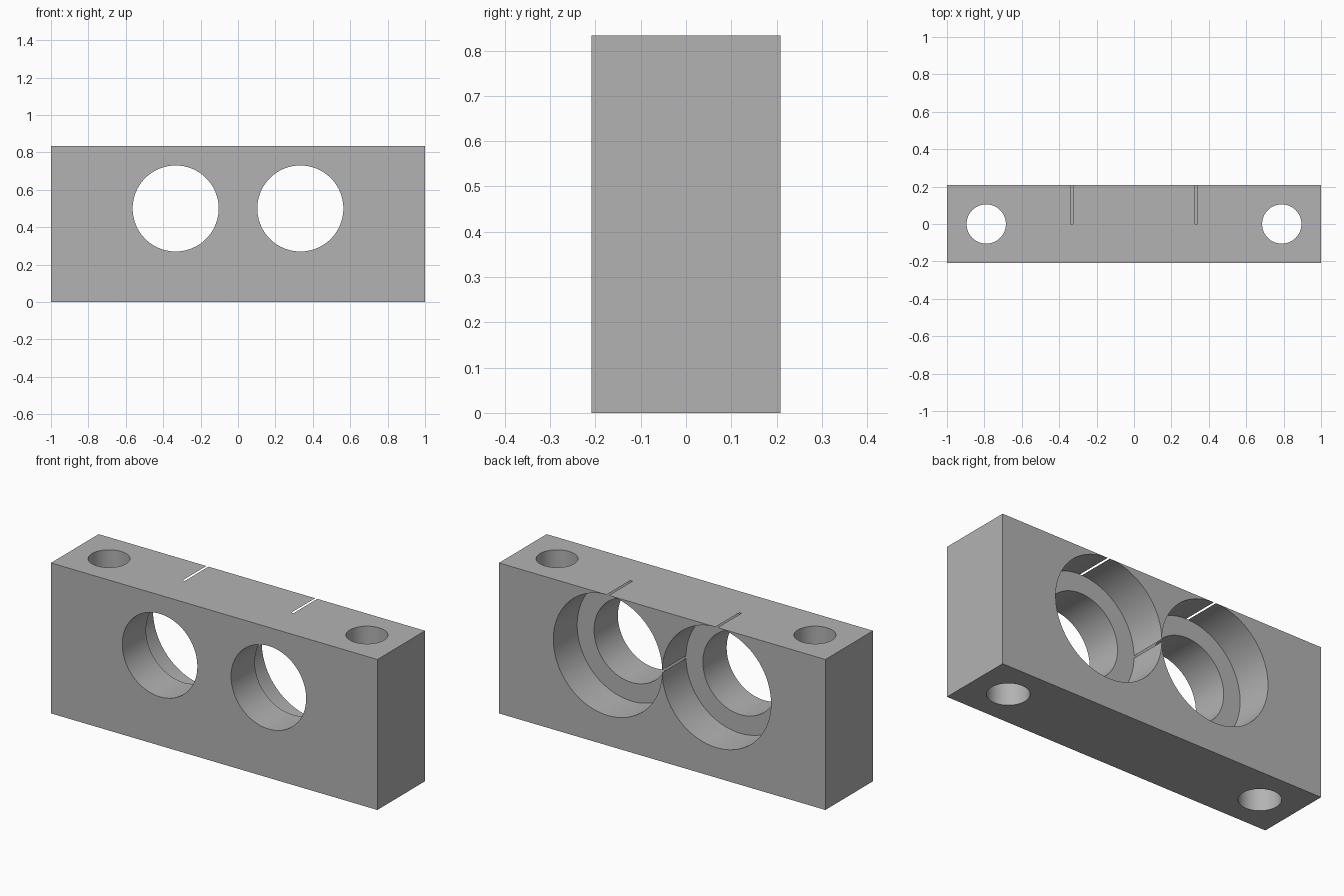
import bpy
import math

default = bpy.data.objects.get("Cube")
if default:
    bpy.data.objects.remove(default, do_unlink=True)

WIDTH, DEPTH, HEIGHT = 2.0, 5 / 12, 5 / 6
BORE_X, BORE_Z = 1 / 3, 0.5
BOLT_X = 0.79

# Single plain grey
grey = bpy.data.materials.new("plain grey")
grey.use_nodes = True
colour = (0.45, 0.45, 0.45, 1)
grey.diffuse_color = colour
grey.node_tree.nodes["Principled BSDF"].inputs["Base Color"].default_value = colour

# Solid block
bpy.ops.mesh.primitive_cube_add(size=1, location=(0, 0, HEIGHT / 2))
block = bpy.context.object
block.name = "mounting_block"
block.scale = (WIDTH, DEPTH, HEIGHT)
bpy.ops.object.transform_apply(location=True, rotation=True, scale=True)
block.data.materials.append(grey)


def drill(name, radius, length, location, along_y=False, sides=96):
    """Cut a round hole, with a flat facet at its topmost point."""
    bpy.ops.mesh.primitive_cylinder_add(vertices=sides, radius=radius, depth=length)
    cutter = bpy.context.object
    cutter.name = name
    cutter.hide_render = True
    cutter.rotation_euler.z = math.pi / sides
    bpy.ops.object.transform_apply(location=False, rotation=True, scale=False)
    cutter.location = location
    if along_y:
        cutter.rotation_euler.x = math.pi / 2
    cutter.data.materials.append(grey)
    cut = block.modifiers.new(name, "BOOLEAN")
    cut.operation = "DIFFERENCE"
    cut.solver = "EXACT"
    cut.object = cutter
    bpy.context.view_layer.objects.active = block
    bpy.ops.object.modifier_apply(modifier=cut.name)
    bpy.data.objects.remove(cutter, do_unlink=True)


for side in (-1, 1):
    # Wide rear counterbore, just breaking through the top as a thin slit
    sides = 192
    wide = 0.33337 / math.cos(math.pi / sides)
    drill("counterbore", wide, DEPTH, (side * BORE_X, DEPTH / 2, BORE_Z), True, sides)
    # Narrower bore right through to the front
    drill("through_bore", 0.23, 1, (side * BORE_X, 0, BORE_Z), True)
    # Vertical bolt hole
    drill("bolt_hole", 0.105, 2, (side * BOLT_X, 0, HEIGHT / 2))

# Round the hole walls, keep the rims crisp
bpy.ops.object.select_all(action="DESELECT")
block.select_set(True)
bpy.context.view_layer.objects.active = block
bpy.ops.object.shade_smooth_by_angle(angle=math.radians(30))
